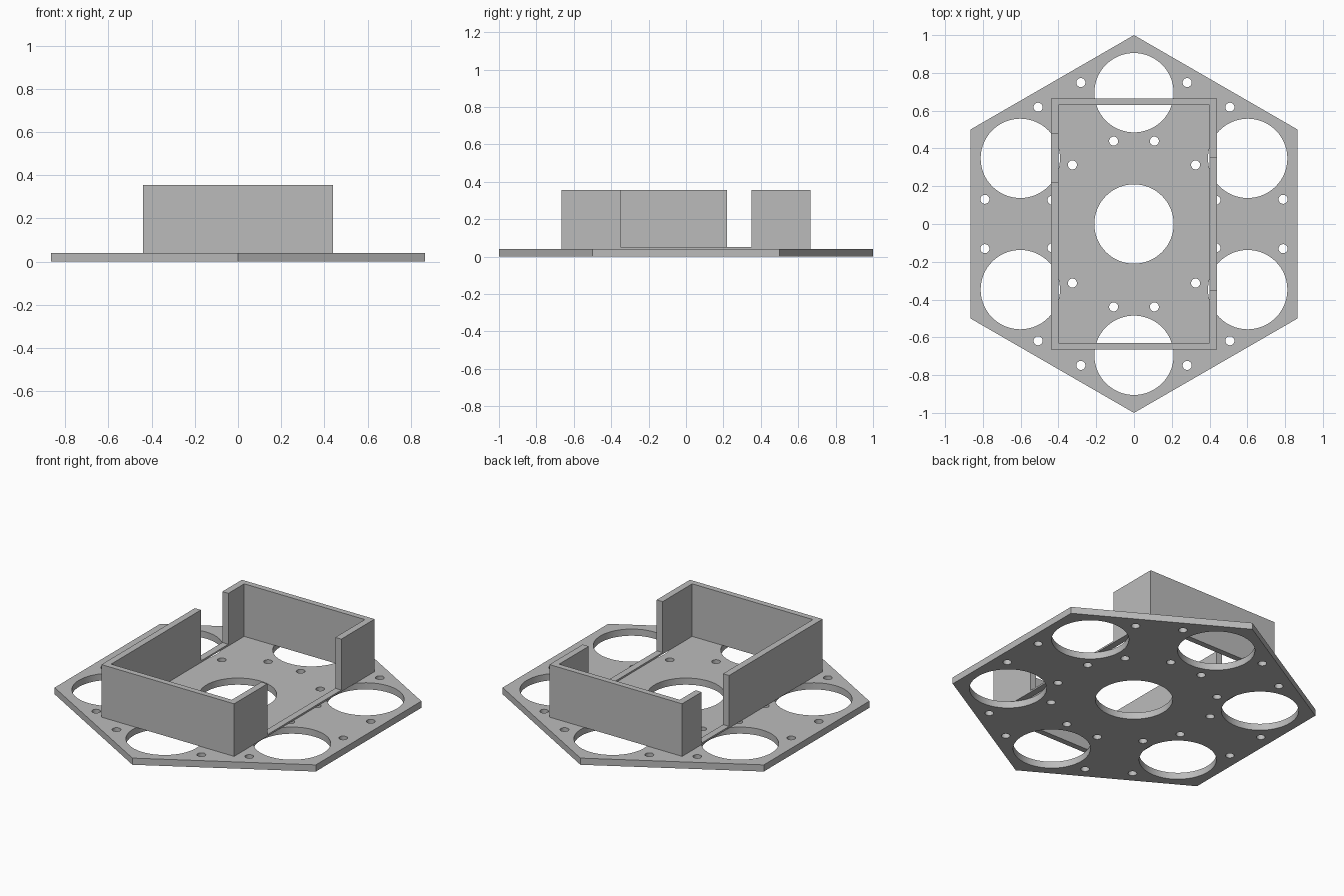
import bpy
import bmesh
from math import cos, sin, radians

cube = bpy.data.objects.get("Cube")
if cube:
    bpy.data.objects.remove(cube, do_unlink=True)

grey = bpy.data.materials.new("plain grey")
grey.use_nodes = True
grey.diffuse_color = (0.5, 0.5, 0.5, 1)
grey.node_tree.nodes["Principled BSDF"].inputs["Base Color"].default_value = (0.5, 0.5, 0.5, 1)


def polar(r, deg):
    return r * cos(radians(deg)), r * sin(radians(deg))


def circle(center, r, sides):
    steps = (polar(r, 360 * i / sides) for i in range(sides))
    return [(center[0] + x, center[1] + y) for x, y in steps]


def prism(name, loops, z0, z1):
    """Fill an outline (first loop) with holes (other loops) and extrude it."""
    bm = bmesh.new()
    for loop in loops:
        vs = [bm.verts.new((x, y, z0)) for x, y in loop]
        for a, b in zip(vs, vs[1:] + vs[:1]):
            bm.edges.new((a, b))
    bmesh.ops.triangle_fill(bm, edges=bm.edges[:], use_beauty=True, normal=(0, 0, 1))
    out = bmesh.ops.extrude_face_region(bm, geom=bm.faces[:])
    top = [v for v in out["geom"] if isinstance(v, bmesh.types.BMVert)]
    bmesh.ops.translate(bm, verts=top, vec=(0, 0, z1 - z0))
    bmesh.ops.recalc_face_normals(bm, faces=bm.faces[:])
    mesh = bpy.data.meshes.new(name)
    bm.to_mesh(mesh)
    bm.free()
    mesh.materials.append(grey)
    obj = bpy.data.objects.new(name, mesh)
    bpy.context.collection.objects.link(obj)
    bpy.ops.object.select_all(action="DESELECT")
    obj.select_set(True)
    bpy.context.view_layer.objects.active = obj
    bpy.ops.object.shade_smooth_by_angle(angle=radians(30))
    return obj


PLATE_TOP, RAIL_TOP, WALL_TOP = 0.04, 0.05, 0.355
OX, OY = 0.44, 0.665   # outer half size of the frame
IX, IY = 0.40, 0.63    # inner half size of the frame

# Hexagonal plate with large openings and paired screw holes
loops = [[polar(1, 90 + 60 * k) for k in range(6)], circle((0, 0), 0.21, 64)]
for k in range(6):
    loops.append(circle(polar(0.695, 90 + 60 * k), 0.21, 64))
    for radius, spread in ((0.80, 9.4), (0.452, 16.2)):
        for side in (-1, 1):
            loops.append(circle(polar(radius, 60 * k + side * spread), 0.024, 24))
prism("base_plate", loops, 0, PLATE_TOP)


# Upright frame in two bracket-shaped pieces
def bracket(name, end, left_y, right_y):
    outline = [(OX, left_y), (OX, end * OY), (-OX, end * OY), (-OX, right_y),
               (-IX, right_y), (-IX, end * IY), (IX, end * IY), (IX, left_y)]
    prism(name, [outline], PLATE_TOP, WALL_TOP)


bracket("front_wall", -1, -0.35, 0.22)
bracket("back_wall", 1, 0.35, 0.48)

# Low sills across the side gaps
for name, side, y0, y1 in (("left_sill", 1, -0.35, 0.35), ("right_sill", -1, 0.22, 0.48)):
    a, b = side * IX, side * OX
    prism(name, [[(a, y0), (b, y0), (b, y1), (a, y1)]], PLATE_TOP, RAIL_TOP)
